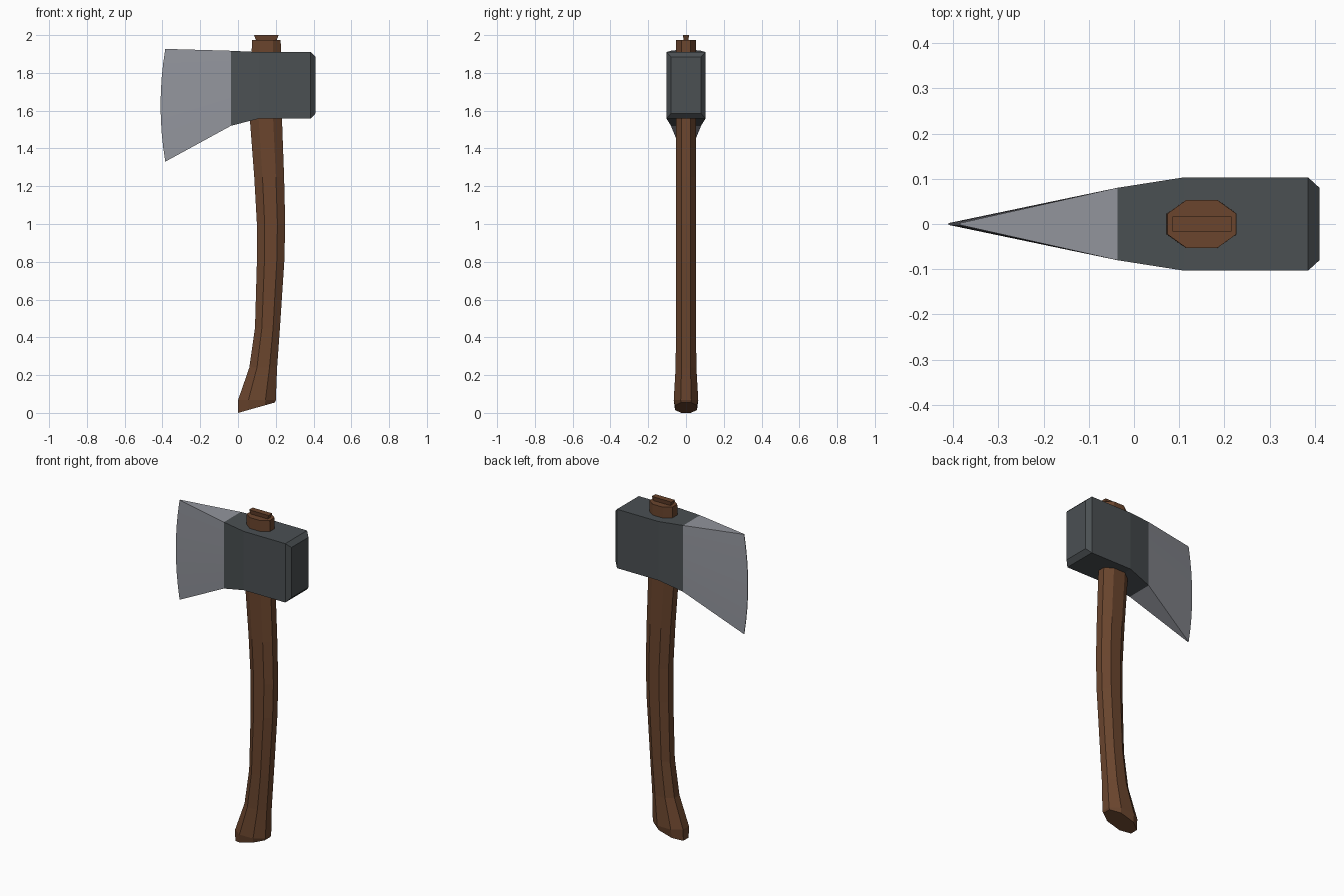
import bpy, bmesh

if "Cube" in bpy.data.objects:
    bpy.data.objects.remove(bpy.data.objects["Cube"])


def material(name, rgb):
    m = bpy.data.materials.new(name)
    m.diffuse_color = (*rgb, 1.0)
    m.use_nodes = True
    m.node_tree.nodes["Principled BSDF"].inputs["Base Color"].default_value = m.diffuse_color
    return m


dark_steel = material("dark_steel", (0.070, 0.080, 0.086))
light_steel = material("light_steel", (0.29, 0.30, 0.335))
wood = material("brown_wood", (0.145, 0.060, 0.027))


def loft(name, rings, mat):
    """Skin a series of equal-length rings and cap both ends."""
    bm = bmesh.new()
    loops = [[bm.verts.new(p) for p in ring] for ring in rings]
    n = len(loops[0])
    for a, b in zip(loops, loops[1:]):
        for i in range(n):
            j = (i + 1) % n
            bm.faces.new((a[i], a[j], b[j], b[i]))
    bm.faces.new(loops[0])
    bm.faces.new(loops[-1])
    bmesh.ops.recalc_face_normals(bm, faces=bm.faces)
    mesh = bpy.data.meshes.new(name)
    bm.to_mesh(mesh)
    bm.free()
    mesh.materials.append(mat)
    obj = bpy.data.objects.new(name, mesh)
    bpy.context.collection.objects.link(obj)
    return obj


def octagon(x0, x1, half_y, z0, z1=None):
    """Octagonal handle section from x0 to x1; z slants from z0 to z1."""
    z1 = z0 if z1 is None else z1
    unit = [(1, .43), (.45, 1), (-.45, 1), (-1, .43),
            (-1, -.43), (-.45, -1), (.45, -1), (1, -.43)]
    return [((x0 + x1) / 2 + u * (x1 - x0) / 2, v * half_y,
             (z0 + z1) / 2 + u * (z1 - z0) / 2) for u, v in unit]


# Handle: curved, with a flared and slanted foot
handle = [octagon(0.00, 0.195, 0.058, 0.0, 0.055)]
for x0, x1, half_y, z in [(0.00, 0.20, 0.065, 0.067), (0.06, 0.207, 0.055, 0.24),
                          (0.09, 0.222, 0.053, 0.45), (0.10, 0.245, 0.053, 0.80),
                          (0.10, 0.25, 0.053, 1.00), (0.086, 0.244, 0.053, 1.25),
                          (0.063, 0.233, 0.053, 1.55), (0.074, 0.226, 0.053, 1.975)]:
    handle.append(octagon(x0, x1, half_y, z))
loft("handle", handle, wood)


# Wedge driven into the top of the handle
def rect_xy(x0, x1, half_y, z):
    return [(x0, -half_y, z), (x1, -half_y, z), (x1, half_y, z), (x0, half_y, z)]


loft("handle_wedge", [rect_xy(0.10, 0.20, 0.010, 1.96),
                      rect_xy(0.085, 0.215, 0.017, 2.0)], wood)

# Head block: sections from the chamfered poll towards the blade
head = [[(x, -y, z0), (x, y, z0), (x, y, z1), (x, -y, z1)]
        for x, y, z0, z1 in [(0.41, 0.08, 1.585, 1.885), (0.385, 0.103, 1.558, 1.91),
                             (0.11, 0.103, 1.558, 1.91), (-0.037, 0.08, 1.52, 1.917)]]
loft("head_block", head, dark_steel)

# Blade: wedge tapering to a curved cutting edge
blade = []
steps = 8
for i in range(steps + 1):
    t = i / steps
    edge_x = -0.385 - 0.025 * (1 - (2 * t - 1) ** 2)
    edge_z = 1.33 + 0.597 * t
    root_z = 1.52 + 0.397 * t
    blade.append([(-0.037, -0.08, root_z), (-0.037, 0.08, root_z),
                  (edge_x, 0.002, edge_z), (edge_x, -0.002, edge_z)])
loft("blade", blade, light_steel)
